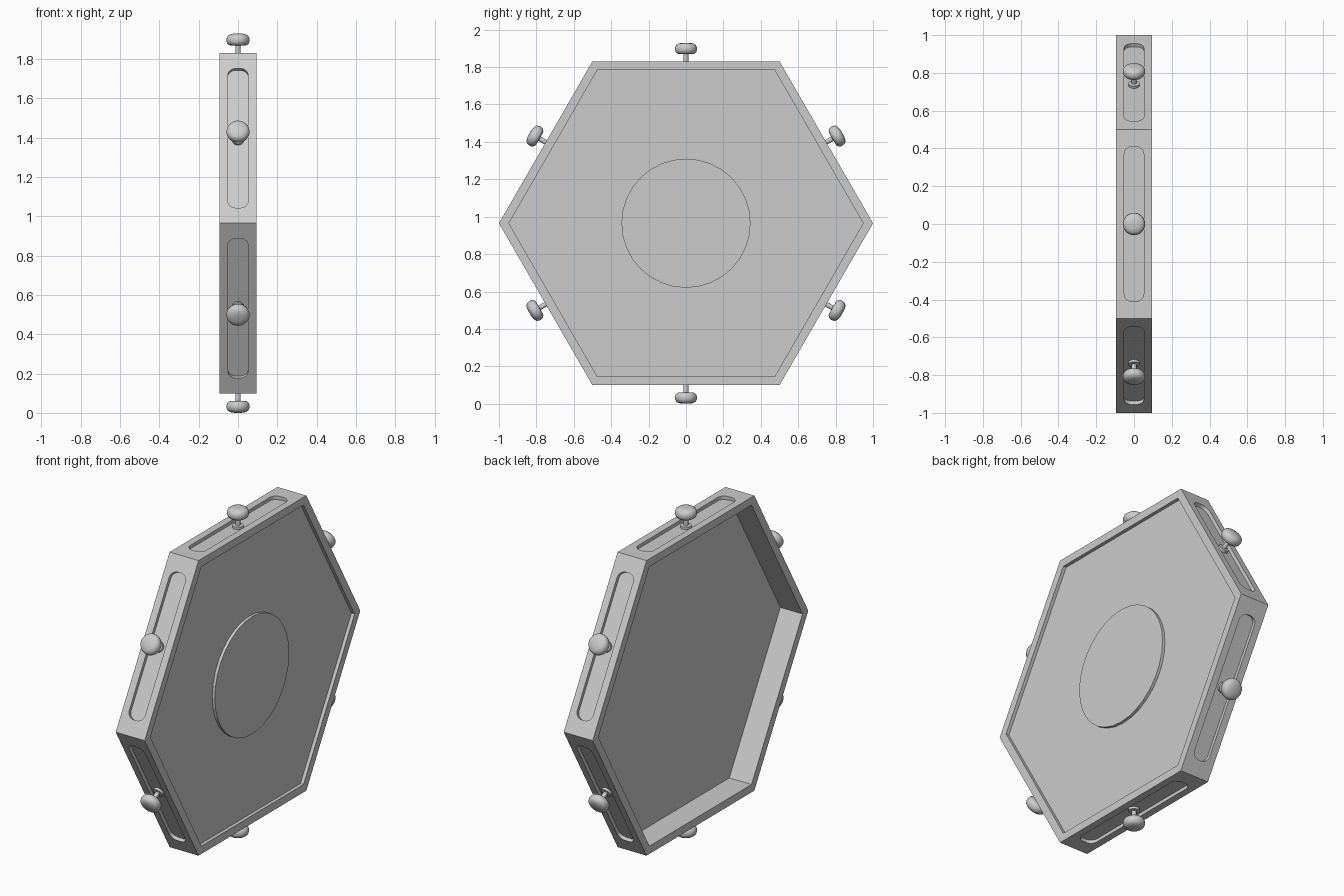
import bpy, bmesh, math
from mathutils import Matrix, Vector

if "Cube" in bpy.data.objects:
    bpy.data.objects.remove(bpy.data.objects["Cube"])

HALF = 0.094          # half thickness of the frame
CENTRE = 0.965        # height of the hexagon's middle
APOTHEM = math.sqrt(3) / 2
INNER = 0.947         # corner radius inside the rim
SLOT = 0.02           # depth of the side slots

grey = bpy.data.materials.new("light_grey")
grey.use_nodes = True
colour = (0.6, 0.6, 0.6, 1)
grey.diffuse_color = colour
grey.node_tree.nodes["Principled BSDF"].inputs["Base Color"].default_value = colour


def make_object(name, bm, matrix=Matrix()):
    bmesh.ops.recalc_face_normals(bm, faces=bm.faces[:])
    mesh = bpy.data.meshes.new(name)
    bm.to_mesh(mesh)
    bm.free()
    mesh.transform(matrix)
    mesh.materials.append(grey)
    obj = bpy.data.objects.new(name, mesh)
    bpy.context.collection.objects.link(obj)
    return obj


def lathe(profile, sides):
    """Closed solid around z from (radius, height) rings, capped at both ends."""
    bm = bmesh.new()
    rings = []
    for r, z in profile:
        angles = [math.tau * i / sides for i in range(sides)]
        rings.append([bm.verts.new((r * math.cos(a), r * math.sin(a), z)) for a in angles])
    for low, high in zip(rings, rings[1:]):
        for i in range(sides):
            j = (i + 1) % sides
            bm.faces.new((low[i], low[j], high[j], high[i]))
    bm.faces.new(rings[0])
    bm.faces.new(rings[-1])
    return bm


def side_matrix(k):
    """Places a part on side k: local z points outward from the middle."""
    return Matrix.Translation((0, 0, CENTRE)) @ Matrix.Rotation(k * math.tau / 6, 4, "X")


# Lays a turned part on its side: z becomes x, the first corner points to y
sideways = Matrix.Translation((0, 0, CENTRE)) @ Matrix(
    ((0, 0, 1, 0), (1, 0, 0, 0), (0, 1, 0, 0), (0, 0, 0, 1)))

# Frame: deep tray on one face, shallow recess on the other
frame = make_object("hexagon_frame", lathe([
    (INNER, 0.05), (INNER, -HALF), (1, -HALF),
    (1, HALF), (INNER, HALF), (INNER, HALF - 0.02)], 6), sideways)

# Rounded slots cut into the six sides
cutters = bmesh.new()
for k in range(6):
    made = bmesh.ops.create_cube(cutters, size=1)["verts"]
    edges = {e for v in made for e in v.link_edges
             if abs(e.verts[0].co.z - e.verts[1].co.z) > 0.5}
    bmesh.ops.scale(cutters, vec=(0.104, 0.82, 0.08), verts=made)
    bmesh.ops.translate(cutters, vec=(0, 0, APOTHEM - SLOT + 0.04), verts=made)
    before = set(cutters.verts) - set(made)
    bmesh.ops.bevel(cutters, geom=list(edges), offset=0.042, offset_type="OFFSET",
                    segments=6, profile=0.5, affect="EDGES")
    bmesh.ops.transform(cutters, matrix=side_matrix(k),
                        verts=[v for v in cutters.verts if v not in before])
cutter = make_object("slot_cutter", cutters)
cutter.hide_render = True
cut = frame.modifiers.new("slots", "BOOLEAN")
cut.object = cutter
cut.operation = "DIFFERENCE"
cut.solver = "EXACT"
bpy.context.view_layer.objects.active = frame
frame.select_set(True)
bpy.ops.object.modifier_apply(modifier=cut.name)
bpy.data.objects.remove(cutter)

# Raised round plate in the shallow recess
make_object("centre_disc", lathe([(0.345, HALF - 0.025), (0.345, HALF - 0.003)], 32), sideways)

# Knobs: foot flange, stem and rounded cap in one turned profile
FLOOR = APOTHEM - SLOT
knob_profile = [
    (0.03, FLOOR - 0.002), (0.03, FLOOR + 0.014), (0.013, FLOOR + 0.016),
    (0.013, 0.904), (0.034, 0.904), (0.046, 0.907), (0.055, 0.915),
    (0.059, 0.928), (0.058, 0.941), (0.053, 0.952), (0.042, 0.96),
    (0.025, 0.964), (0.008, 0.965)]
for k in range(6):
    knob = make_object(f"knob_{k + 1}", lathe(knob_profile, 32), side_matrix(k))
    bpy.ops.object.select_all(action="DESELECT")
    knob.select_set(True)
    bpy.context.view_layer.objects.active = knob
    bpy.ops.object.shade_smooth_by_angle(angle=math.radians(40))
